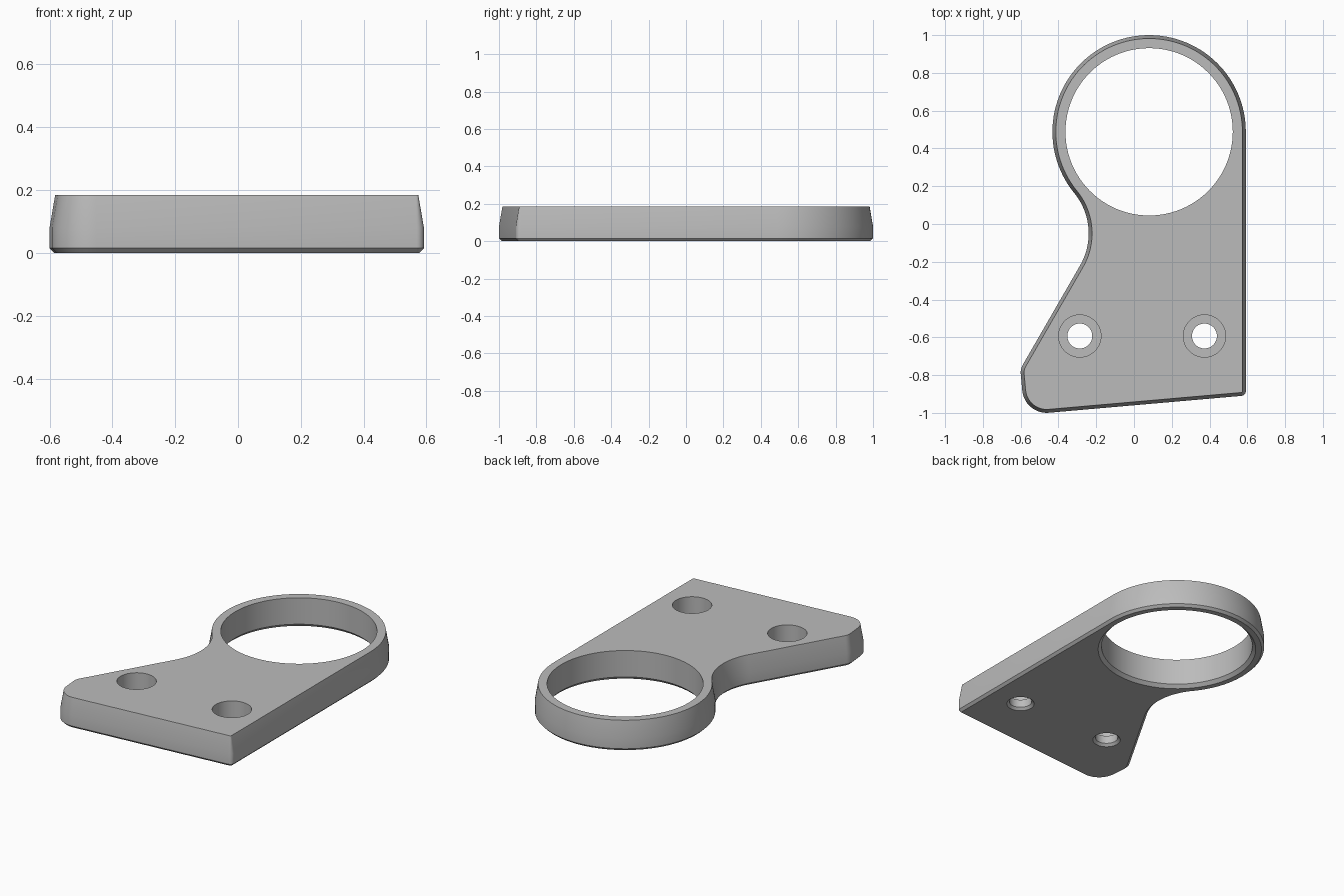
import bpy, bmesh
from math import cos, sin, tan, pi, radians
from mathutils import Vector

default = bpy.data.objects.get("Cube")
if default:
    bpy.data.objects.remove(default, do_unlink=True)

HEIGHT = 0.185
CHAMFER = 0.015
RING = Vector((0.08, 0.488))      # centre of the ring
RING_R = 0.512
WAIST = Vector((-0.578, -0.05))   # centre of the concave waist
WAIST_R = 0.338


def material(name, rgb):
    mat = bpy.data.materials.new(name)
    mat.use_nodes = True
    mat.diffuse_color = (*rgb, 1)
    mat.node_tree.nodes["Principled BSDF"].inputs["Base Color"].default_value = (*rgb, 1)
    return mat


def arc(centre, r, start, end, steps):
    angles = [start + (end - start) * i / steps for i in range(steps + 1)]
    return [centre + r * Vector((cos(a), sin(a))) for a in angles]


def fillet(before, corner, after, r, steps):
    """Round a convex corner of a counter-clockwise outline."""
    a, b = (before - corner).normalized(), (after - corner).normalized()
    half = a.angle(b) / 2
    centre = corner + (a + b).normalized() * r / sin(half)
    first = corner + a * r / tan(half) - centre
    start = Vector((1, 0)).angle_signed(first) * -1
    return arc(centre, r, start, start + pi - 2 * half, steps)


def inset(points, d):
    """Move a counter-clockwise outline inwards by d."""
    result = []
    for i, p in enumerate(points):
        e1 = (p - points[i - 1]).normalized()
        e2 = (points[(i + 1) % len(points)] - p).normalized()
        n1, n2 = Vector((-e1.y, e1.x)), Vector((-e2.y, e2.x))
        result.append(p + (n1 + n2) * d / (1 + n1.dot(n2)))
    return result


def stack(name, layers):
    """Closed solid from equal-length outlines given as (points, z)."""
    bm = bmesh.new()
    loops = [[bm.verts.new((p.x, p.y, z)) for p in pts] for pts, z in layers]
    n = len(loops[0])
    for low, high in zip(loops, loops[1:]):
        for i in range(n):
            j = (i + 1) % n
            bm.faces.new((low[i], low[j], high[j], high[i]))
    bm.faces.new(loops[0][::-1])
    bm.faces.new(loops[-1])
    bmesh.ops.recalc_face_normals(bm, faces=bm.faces)
    mesh = bpy.data.meshes.new(name)
    bm.to_mesh(mesh)
    bm.free()
    obj = bpy.data.objects.new(name, mesh)
    bpy.context.collection.objects.link(obj)
    return obj


def hole_cutter(name, centre, profile, sides):
    return stack(name, [(arc(centre, r, 0, 2 * pi, sides)[:-1], z) for r, z in profile])


# Outline: ring, concave waist, slanted foot
tangent = WAIST - RING
ring_end = Vector((1, 0)).angle_signed(tangent) * -1 % (2 * pi)
foot_right = Vector((RING.x + RING_R, -0.908))
foot_left = Vector((-0.58, -1.0105))
foot_top = Vector((-0.602, -0.768))
waist = arc(WAIST, WAIST_R, ring_end - pi, radians(-30), 20)
ring = arc(RING, RING_R, 0, ring_end, 72)
outline = (ring + waist[1:]
           + fillet(waist[-1], foot_top, foot_left, 0.08, 6)
           + fillet(foot_top, foot_left, foot_right, 0.13, 14)
           + fillet(foot_left, foot_right, ring[0], 0.025, 6))

# Bracket body: chamfered base, straight band, tapered upper wall
bracket = stack("bracket", [(inset(outline, CHAMFER), 0), (outline, CHAMFER),
                            (outline, 0.08), (inset(outline, 0.018), HEIGHT)])

# Large bore and two counterbored screw holes, chamfered underneath
over, under = HEIGHT + 0.05, -0.05
bore = 0.443
cutters = [hole_cutter("bore_cutter", RING,
                       [(bore + 0.02 - under, under), (bore, 0.02), (bore, over)], 96)]
screw, head, floor = 0.066, 0.112, 0.065
for x in (-0.287, 0.373):
    cutters.append(hole_cutter("screw_cutter", Vector((x, -0.593)),
                               [(screw + CHAMFER - under, under), (screw, CHAMFER),
                                (screw, floor), (head, floor), (head, over)], 48))
for cutter in cutters:
    cutter.hide_render = True
    mod = bracket.modifiers.new("hole", "BOOLEAN")
    mod.object = cutter
    mod.operation = "DIFFERENCE"
    mod.solver = "EXACT"

# Apply the cuts and remove the cutters
bpy.context.view_layer.update()
cut = bpy.data.meshes.new_from_object(
    bracket.evaluated_get(bpy.context.evaluated_depsgraph_get()))
bracket.modifiers.clear()
bracket.data = cut
for cutter in cutters:
    bpy.data.objects.remove(cutter, do_unlink=True)

bracket.data.materials.clear()
bracket.data.materials.append(material("light_grey", (0.5, 0.5, 0.5)))
bpy.ops.object.select_all(action="DESELECT")
bracket.select_set(True)
bpy.context.view_layer.objects.active = bracket
bpy.ops.object.shade_smooth_by_angle(angle=radians(30))
